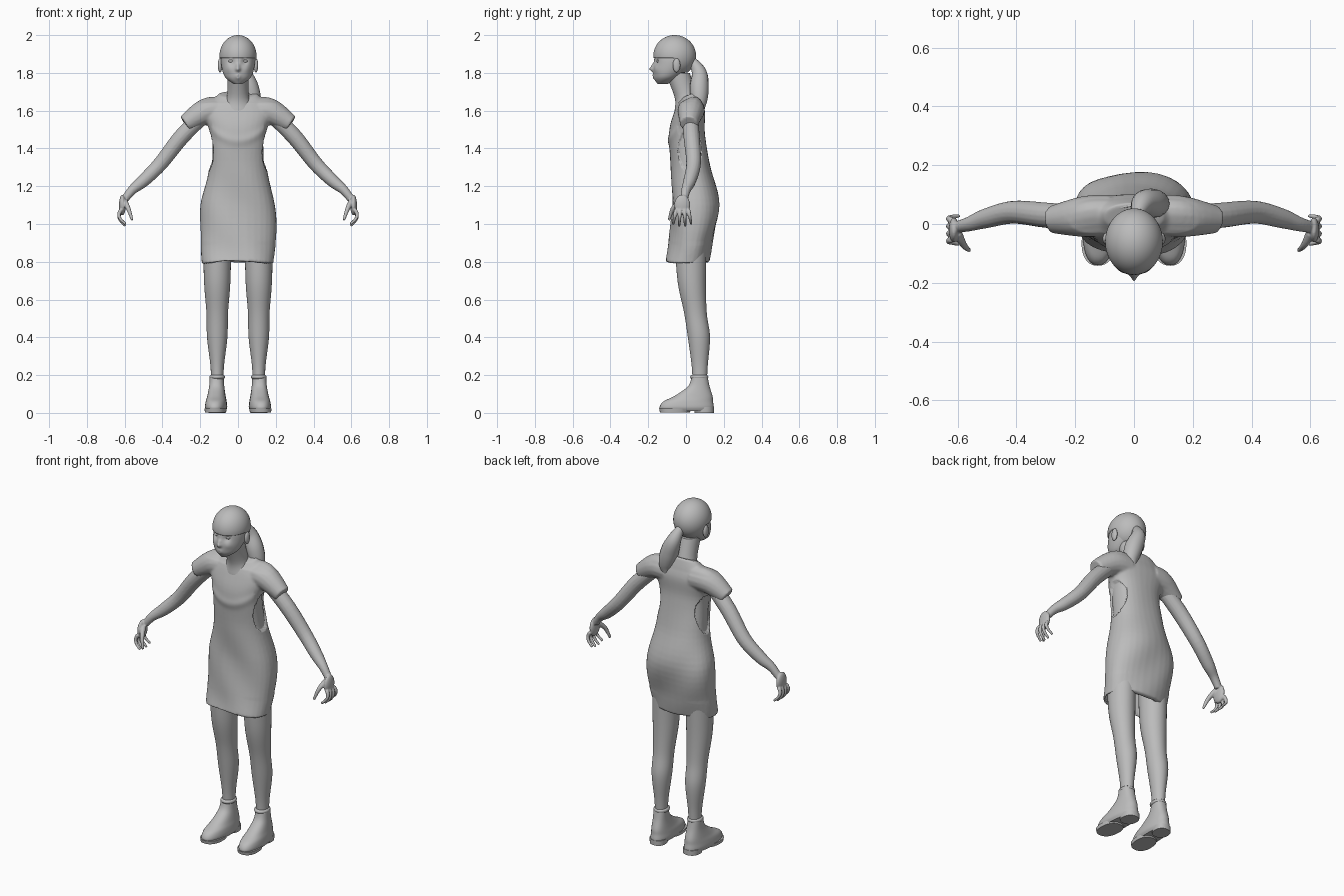
import bpy, bmesh, math
from mathutils import Vector

if "Cube" in bpy.data.objects:
    bpy.data.objects.remove(bpy.data.objects["Cube"], do_unlink=True)

shade = .5
grey = bpy.data.materials.new("plain grey")
grey.use_nodes = True
grey.diffuse_color = (shade, shade, shade, 1)
grey.node_tree.nodes["Principled BSDF"].inputs["Base Color"].default_value = grey.diffuse_color


def polish(obj):
    """Apply the modifiers, give the material and shade smooth."""
    obj.data.materials.append(grey)
    bpy.ops.object.select_all(action='DESELECT')
    obj.select_set(True)
    bpy.context.view_layer.objects.active = obj
    for modifier in list(obj.modifiers):
        bpy.ops.object.modifier_apply(modifier=modifier.name)
    bpy.ops.object.shade_smooth_by_angle(angle=math.radians(50))


def finish(name, bm, mirror=False, voxel=None, sculpt=None):
    """Turn a bmesh into a finished object, blended by voxels if asked."""
    bmesh.ops.recalc_face_normals(bm, faces=bm.faces)
    mesh = bpy.data.meshes.new(name)
    bm.to_mesh(mesh)
    bm.free()
    obj = bpy.data.objects.new(name, mesh)
    bpy.context.collection.objects.link(obj)
    if mirror:
        obj.modifiers.new("mirror", "MIRROR").use_mirror_merge = False
    if voxel:
        obj.modifiers.new("blend", "REMESH").voxel_size = voxel
        obj.modifiers.new("relax", "SMOOTH").iterations = 4
    polish(obj)
    if sculpt:
        moved = [sculpt(v.co.copy(), v.normal.copy()) for v in obj.data.vertices]
        for vertex, place in zip(obj.data.vertices, moved):
            vertex.co = place


def flow(rows, steps):
    """Pass a smooth spline through every row of numbers."""
    last = len(rows) - 1
    result = []
    for k in range(last):
        near = [rows[min(max(k + offset, 0), last)] for offset in (-1, 0, 1, 2)]
        for step in range(steps):
            t = step / steps
            result.append([b + t / 2 * (c - a + t * (2 * a - 5 * b + 4 * c - d
                           + t * (3 * (b - c) + d - a))) for a, b, c, d in zip(*near)])
    return result + [rows[last]]


def skin(bm, rings):
    """Bridge rings of points and cap both ends."""
    loops = [[bm.verts.new(point) for point in ring] for ring in rings]
    for low, high in zip(loops, loops[1:]):
        for i in range(len(low)):
            bm.faces.new((low[i - 1], low[i], high[i], high[i - 1]))
    bm.faces.new(loops[0])
    bm.faces.new(loops[-1])


def circle(count):
    return [(math.cos(math.tau * i / count), math.sin(math.tau * i / count)) for i in range(count)]


def stack(bm, rows, centre=0, count=32, steps=6, square=1, splay=0):
    """Level oval rings: height, front, back, half width."""
    rings = []
    for z, front, back, half in flow(rows, steps):
        ring = []
        for c, s in circle(count):
            y = (front + back) / 2 + math.copysign(abs(s) ** square, s) * (back - front) / 2
            x = centre + math.copysign(abs(c) ** square, c) * half - splay * y
            ring.append((x, y, z))
        rings.append(ring)
    skin(bm, rings)


def tube(bm, points, count=16):
    """Round rings square to a path: x, y, z, radius."""
    points = flow(points, 6)
    centres = [Vector(p[:3]) for p in points]
    rings = []
    for k, point in enumerate(points):
        along = centres[min(k + 1, len(points) - 1)] - centres[max(k - 1, 0)]
        side = along.cross(Vector((1, 0, 1))).normalized()
        up = along.cross(side).normalized()
        rings.append([centres[k] + (side * c + up * s) * point[-1] for c, s in circle(count)])
    skin(bm, rings)


def ball(bm, centre, scale, segments=24):
    made = bmesh.ops.create_uvsphere(bm, u_segments=segments, v_segments=segments, radius=1)
    for vertex in made["verts"]:
        vertex.co = Vector(centre) + vertex.co * Vector(scale)


def hoop(name, centre, radius, thickness, depth=1, tilt=0):
    bpy.ops.mesh.primitive_torus_add(location=centre, rotation=(tilt, 0, 0),
                                     major_radius=radius, minor_radius=thickness)
    obj = bpy.context.object
    obj.name = name
    obj.scale.y = depth
    polish(obj)


# Face features: side offset, height, push in depth, size
nose, bridge = (0, 1.82, -.022, .012), (0, 1.84, -.01, .01)
socket, cheek = (.036, 1.86, .012, .017), (.05, 1.82, -.005, .02)
lips, mouth_line = (0, 1.78, -.008, .016), (0, 1.78, .005, .005)
features = [nose, bridge, socket, cheek, lips, mouth_line]


def face(co, normal):
    if co.y < -.09:
        for x, z, push, size in features:
            distance = math.hypot(abs(co.x) - x, co.z - z) / size
            co.y += push * math.exp(-distance ** 2)
    return co


bm = bmesh.new()
stack(bm, [(1.74, -.15, -.1, .02), (1.78, -.17, -.03, .07), (1.86, -.17, .04, .09),
           (1.95, -.15, .03, .08)], count=120, steps=14)
finish("head", bm, sculpt=face)

bm = bmesh.new()
ball(bm, (.036, -.14, 1.862), (.016, .015, .01))
finish("eyes", bm, mirror=True)

bm = bmesh.new()
ball(bm, (.095, -.05, 1.84), (.012, .02, .037))
finish("ears", bm, mirror=True)

# Hair cap with a straight fringe, tucked in below the hairline
skull = Vector((0, -.06, 1.89))


def hairline(co, normal):
    limit = 1.88 if co.y < skull.y else 1.8
    return skull.lerp(co, .85) if co.z < limit else co


bm = bmesh.new()
ball(bm, skull, (.098, .113, .11), segments=72)
finish("hair_cap", bm, sculpt=hairline)

bm = bmesh.new()
tube(bm, [(.01, .03, 1.87, .02), (.03, .07, 1.8, .04), (.06, .07, 1.72, .05),
          (.08, .07, 1.64, .04), (.07, .08, 1.58, .01)])
finish("ponytail", bm)

bm = bmesh.new()
stack(bm, [(1.6, -.06, .08, .1), (1.67, -.06, .06, .06), (1.8, -.11, .02, .055)])
finish("neck", bm)


# Dress: skirt, bodice and cap sleeves blended into one cloth
def drape(co, normal):
    hollow = 1 - (co.x / .18) ** 2 - (co.y / .1) ** 2
    side = math.copysign(1, co.x)
    # Open the skirt from below
    if normal.z < -.8 and co.z < .82 and hollow > 0:
        co.z += .15 * min(1, hollow * 4)
        return co
    # Soft folds, and a sagging curve over the chest
    loose = max(0, min(1, (1.45 - co.z) * 3))
    co += normal * .004 * loose * math.sin(20 * co.x + 16 * co.z + 9 * co.y)
    if co.y < -.03 and abs(co.x) < .14:
        sag = (co.z - 1.44 - 3 * co.x ** 2) / .025
        co.y -= .006 * math.exp(-sag ** 2)
    # Deep armholes below the sleeves
    if abs(co.x) > .09 and math.hypot((co.y - .02) / .06, (co.z - 1.39) / .11) < 1:
        co.x -= side * .014
    # Neckline lower in front, hem lower at the sides
    co.z += max(0, co.z - 1.64) * 8 * (co.y - .03)
    if co.z < .9:
        co.z -= .1 * max(0, abs(co.x) - .08)
    return co


bm = bmesh.new()
stack(bm, [(.8, -.11, .12, .19), (.9, -.09, .14, .2), (1.1, -.075, .175, .195),
           (1.3, -.08, .13, .155), (1.48, -.09, .1, .15), (1.6, -.06, .1, .18),
           (1.69, -.02, .07, .1)], square=.87)
for s in (1, -1):
    tube(bm, [(s * .08, .03, 1.6, .07), (s * .17, .025, 1.595, .07), (s * .28, .015, 1.53, .047)])
finish("dress", bm, voxel=.007, sculpt=drape)

hoop("neckline_band", (0, .01, 1.665), .09, .007, depth=.7, tilt=.55)

# Arms and hands, with curling fingers fanned by a rule
bm = bmesh.new()
tube(bm, [(.18, .02, 1.58, .043), (.3, .03, 1.46, .043), (.41, .04, 1.32, .039),
          (.5, .02, 1.23, .034), (.56, 0, 1.18, .025), (.6, -.01, 1.13, .02)])
ball(bm, (.612, -.02, 1.1), (.018, .042, .055))
tube(bm, [(.6, -.03, 1.12, .016), (.58, -.07, 1.08, .012), (.56, -.09, 1.02, .007)])
for finger in (-1.5, -.5, .5, 1.5):
    length = .09 - .01 * abs(finger)
    path = []
    for joint in range(5):
        t = joint / 4
        path.append((.62 + .015 * math.sin(math.pi * t) - .025 * t * t,
                     -.02 + finger * (.022 + .01 * t), 1.075 - length * t, .011 - .004 * t))
    tube(bm, path)
finish("arms_and_hands", bm, mirror=True, voxel=.004)

# Legs
bm = bmesh.new()
stack(bm, [(.93, -.06, .11, .074), (.7, -.045, .105, .07), (.53, -.01, .11, .057),
           (.4, .01, .127, .054), (.25, .03, .115, .036), (.15, .035, .11, .032)], centre=.11)
finish("legs", bm, mirror=True)

# Ankle boots with a rolled sock, split sole and low heel
foot = dict(centre=.116, square=.87, splay=.05)
bm = bmesh.new()
stack(bm, [(.01, -.13, .14, .05), (.03, -.14, .147, .058), (.06, -.12, .143, .055),
           (.09, -.06, .14, .048), (.14, .01, .125, .04), (.19, .03, .115, .037)], **foot)
finish("boots", bm, mirror=True)

for name, x in (("left_sock_roll", .11), ("right_sock_roll", -.11)):
    hoop(name, (x, .07, .19), .031, .011, depth=1.15)

bm = bmesh.new()
stack(bm, [(0, .045, .147, .046), (.03, .045, .148, .047)], **foot)
stack(bm, [(.003, -.138, .02, .056), (.022, -.142, .03, .059)], **foot)
finish("soles_and_heels", bm, mirror=True)
